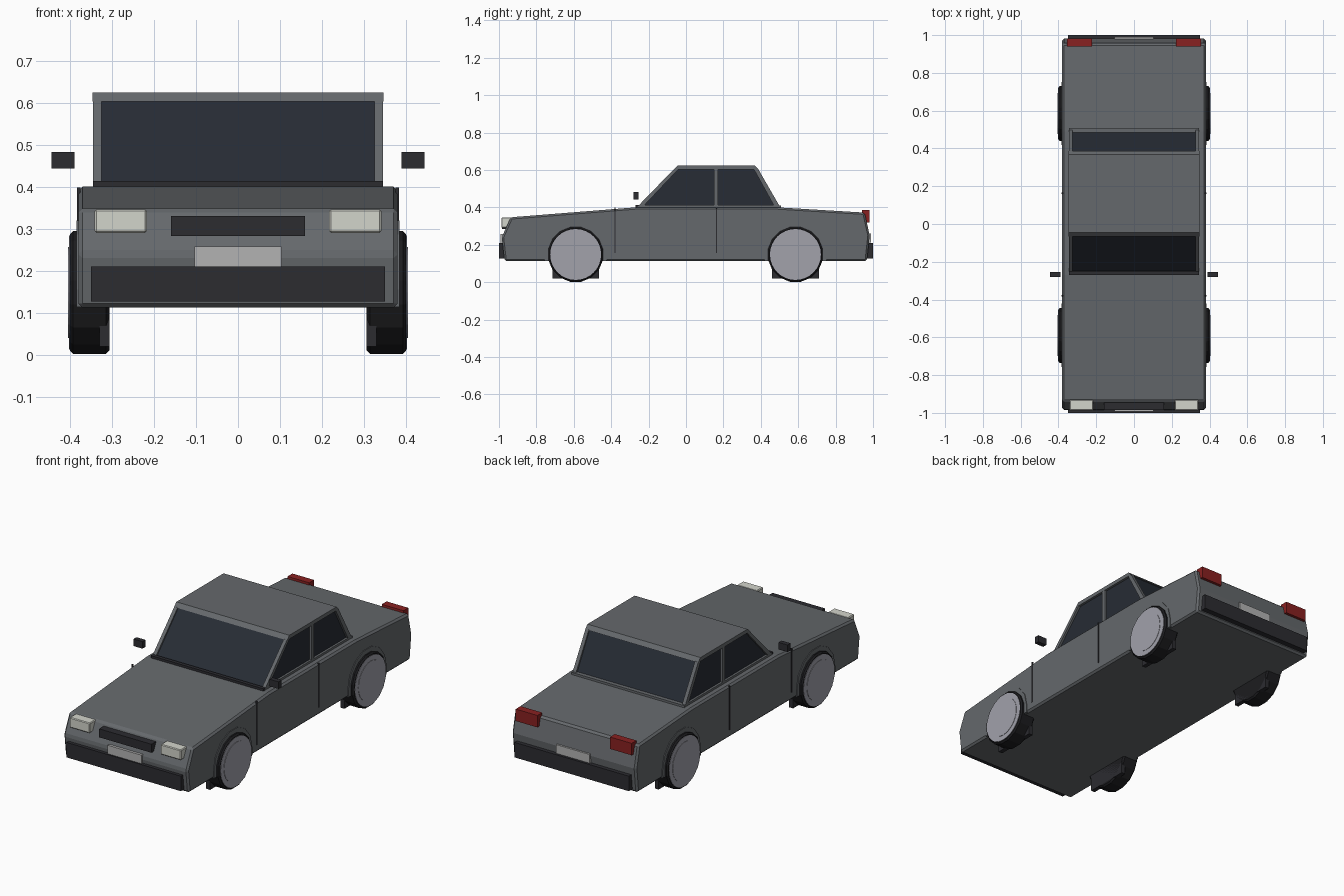
import bpy, bmesh, math

if "Cube" in bpy.data.objects:
    bpy.data.objects.remove(bpy.data.objects["Cube"])


def material(name, rgb):
    m = bpy.data.materials.new(name)
    m.diffuse_color = (*rgb, 1)
    m.use_nodes = True
    m.node_tree.nodes["Principled BSDF"].inputs["Base Color"].default_value = m.diffuse_color
    return m


PAINT = material("paint", (0.13, 0.14, 0.15))
DARK = material("dark_trim", (0.025, 0.025, 0.03))
RUBBER = material("rubber", (0.012, 0.012, 0.014))
GLASS = material("glass", (0.02, 0.025, 0.035))
LAMP = material("headlamp", (0.65, 0.66, 0.6))
RED = material("tail_lamp", (0.25, 0.015, 0.015))
PLATE = material("plate", (0.45, 0.45, 0.45))
METAL = material("hub_metal", (0.36, 0.36, 0.41))


def prism(name, profile, x0, x1, mat, bevel=0):
    """Side profile of (y, z) points extruded from x0 to x1."""
    bm = bmesh.new()
    face = bm.faces.new([bm.verts.new((x0, y, z)) for y, z in profile])
    ext = bmesh.ops.extrude_face_region(bm, geom=[face])
    moved = [v for v in ext["geom"] if isinstance(v, bmesh.types.BMVert)]
    bmesh.ops.translate(bm, verts=moved, vec=(x1 - x0, 0, 0))
    bmesh.ops.recalc_face_normals(bm, faces=bm.faces)
    me = bpy.data.meshes.new(name)
    bm.to_mesh(me)
    bm.free()
    me.materials.append(mat)
    ob = bpy.data.objects.new(name, me)
    bpy.context.collection.objects.link(ob)
    if bevel:
        b = ob.modifiers.new("bevel", "BEVEL")
        b.width, b.segments = bevel, 1
    return ob


def box(name, xs, ys, zs, mat, bevel=0):
    (y0, y1), (z0, z1) = ys, zs
    return prism(name, [(y0, z0), (y1, z0), (y1, z1), (y0, z1)], *xs, mat, bevel)


def mirrored(ob):
    ob.modifiers.new("mirror", "MIRROR")
    return ob


def ring(y, z, r, n, start=0.0, sweep=2 * math.pi, closed=True):
    steps = n if closed else n - 1
    return [(y + r * math.cos(start + sweep * i / steps),
             z + r * math.sin(start + sweep * i / steps)) for i in range(n)]


# Lower body
prism("body", [(-0.97, 0.112), (-0.985, 0.24), (-0.937, 0.347), (-0.27, 0.40),
               (0.49, 0.40), (0.955, 0.372), (0.982, 0.25), (0.967, 0.112)],
      -0.38, 0.38, PAINT, 0.01)

# Glasshouse: dark glass core, roof slab, pillars and sills
prism("cabin_glass", [(-0.258, 0.39), (-0.05, 0.61), (0.375, 0.61), (0.497, 0.39)],
      -0.333, 0.333, GLASS)
prism("roof", [(-0.065, 0.603), (-0.045, 0.624), (0.368, 0.624), (0.387, 0.603)],
      -0.346, 0.346, PAINT)
pillars = {
    "front_pillar": [(-0.268, 0.395), (-0.238, 0.395), (-0.04, 0.605), (-0.064, 0.605)],
    "middle_pillar": [(0.15, 0.395), (0.172, 0.395), (0.172, 0.605), (0.15, 0.605)],
    "rear_pillar": [(0.478, 0.395), (0.507, 0.395), (0.386, 0.605), (0.362, 0.605)],
}
for name, profile in pillars.items():
    mirrored(prism(name, profile, 0.325, 0.345, PAINT))
mirrored(box("window_sill", (0.325, 0.345), (-0.25, 0.49), (0.395, 0.412), PAINT))
box("windscreen_sill", (-0.345, 0.345), (-0.27, -0.25), (0.395, 0.413), DARK)
box("rear_window_sill", (-0.345, 0.345), (0.485, 0.508), (0.395, 0.411), PAINT)

# Wheels, brake blocks and arches
for end, y in (("front", -0.59), ("rear", 0.585)):
    mirrored(prism(end + "_tyre", ring(y, 0.148, 0.149, 16, math.pi / 16),
                   0.306, 0.40, RUBBER, 0.008))
    mirrored(prism(end + "_hub", ring(y, 0.148, 0.136, 32), 0.39, 0.402, METAL))
    mirrored(prism(end + "_hub_cap", ring(y, 0.148, 0.108, 32), 0.39, 0.404, METAL))
    mirrored(box(end + "_brake_block", (0.306, 0.33), (y - 0.125, y + 0.125),
                 (0.02, 0.27), DARK))
    arch = ring(y, 0.155, 0.168, 8, 0, math.pi, closed=False)
    mirrored(prism(end + "_arch", [(y + 0.166, 0.113)] + arch + [(y - 0.166, 0.113)],
                   0.37, 0.384, PAINT))

# Door seams and mirrors
for name, y in (("front_door_seam", -0.38), ("rear_door_seam", 0.163)):
    mirrored(box(name, (0.375, 0.3835), (y - 0.003, y + 0.003), (0.155, 0.398), DARK))
mirrored(box("wing_mirror", (0.389, 0.444), (-0.28, -0.254), (0.443, 0.482), DARK))

# Front details
box("front_bumper", (-0.35, 0.35), (-1.0, -0.965), (0.127, 0.21), DARK)
box("grille", (-0.16, 0.16), (-0.985, -0.94), (0.283, 0.33), DARK)
box("front_plate", (-0.103, 0.103), (-0.992, -0.965), (0.21, 0.257), PLATE)
mirrored(box("headlamp", (0.217, 0.341), (-0.987, -0.93), (0.29, 0.346), LAMP, 0.004))

# Rear details
box("rear_bumper", (-0.35, 0.35), (0.96, 1.0), (0.127, 0.21), DARK)
box("rear_plate", (-0.103, 0.103), (0.965, 0.99), (0.212, 0.26), PLATE)
mirrored(box("tail_lamp", (0.222, 0.355), (0.94, 0.982), (0.32, 0.386), RED))
